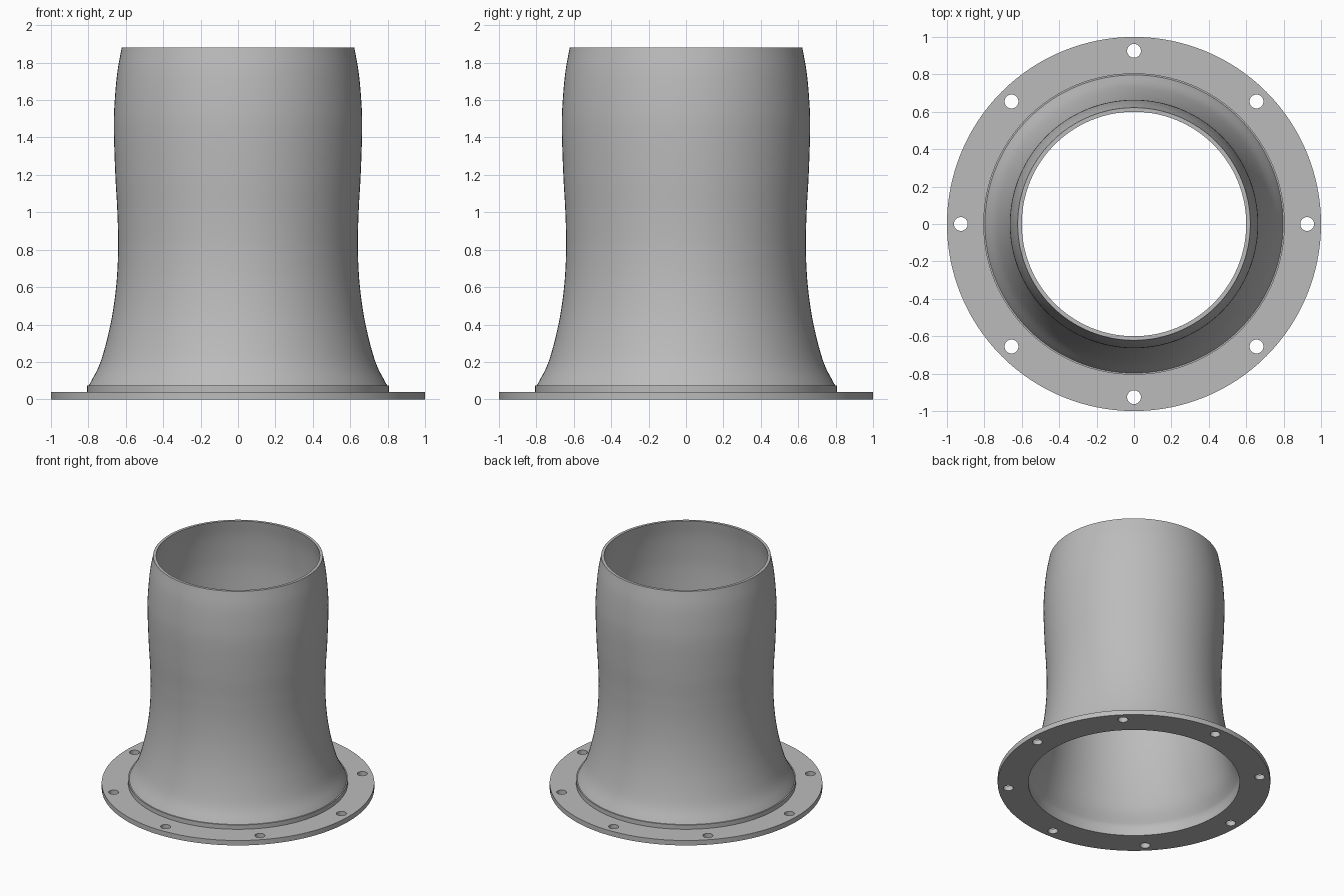
import bpy, bmesh, math
from mathutils import Vector

cube = bpy.data.objects.get("Cube")
if cube:
    bpy.data.objects.remove(cube, do_unlink=True)

# Single plain grey
grey = bpy.data.materials.new("plain_grey")
grey.use_nodes = True
COLOUR = (0.5, 0.5, 0.5, 1)
grey.diffuse_color = COLOUR
grey.node_tree.nodes["Principled BSDF"].inputs["Base Color"].default_value = COLOUR

SEGMENTS = 128
FLANGE_TOP, COLLAR_TOP, WALL = 0.04, 0.075, 0.022


def smooth_path(points, steps=6):
    """Interpolate (radius, height) points with a Catmull-Rom curve."""
    pts = [Vector(p) for p in points]
    pts = [2 * pts[0] - pts[1]] + pts + [2 * pts[-1] - pts[-2]]
    path = []
    for a, b, c, d in zip(pts, pts[1:], pts[2:], pts[3:]):
        for i in range(steps):
            t = i / steps
            path.append(b + 0.5 * t * (c - a + t * (2 * a - 5 * b + 4 * c - d
                                                    + t * (3 * (b - c) + d - a))))
    return path + [pts[-2]]


def finish(obj):
    obj.data.materials.clear()
    obj.data.materials.append(grey)
    bpy.ops.object.select_all(action='DESELECT')
    obj.select_set(True)
    bpy.context.view_layer.objects.active = obj
    bpy.ops.object.shade_smooth_by_angle(angle=math.radians(30))


def lathe(name, profile):
    """Revolve a closed (radius, height) profile around z."""
    bm = bmesh.new()
    verts = [bm.verts.new((r, 0, z)) for r, z in profile]
    edges = [bm.edges.new((verts[i - 1], verts[i])) for i in range(len(verts))]
    bmesh.ops.spin(bm, geom=verts + edges, cent=(0, 0, 0), axis=(0, 0, 1),
                   angle=math.tau, steps=SEGMENTS, use_merge=True)
    bmesh.ops.remove_doubles(bm, verts=bm.verts, dist=1e-5)
    bmesh.ops.recalc_face_normals(bm, faces=bm.faces)
    mesh = bpy.data.meshes.new(name)
    bm.to_mesh(mesh)
    bm.free()
    obj = bpy.data.objects.new(name, mesh)
    bpy.context.collection.objects.link(obj)
    finish(obj)


def cylinder(name, radius, x=0, y=0, depth=FLANGE_TOP, sides=SEGMENTS):
    bpy.ops.mesh.primitive_cylinder_add(vertices=sides, radius=radius, depth=depth,
                                        location=(x, y, FLANGE_TOP / 2))
    obj = bpy.context.object
    obj.name = name
    return obj


# Flared, gently waisted tube with a thin wall
outer = smooth_path([(0.797, COLLAR_TOP), (0.735, 0.2), (0.682, 0.4), (0.652, 0.6),
                     (0.641, 0.8), (0.645, 1.0), (0.656, 1.2), (0.664, 1.45),
                     (0.659, 1.6), (0.645, 1.75), (0.622, 1.88)])
inner = [(r - WALL, z) for r, z in reversed(outer)]
bore = inner[-1][0]
collar = [(bore, FLANGE_TOP), (0.806, FLANGE_TOP), (0.806, COLLAR_TOP)]
lathe("flared_tube", [tuple(p) for p in outer] + inner + collar)

# Mounting flange with the central bore and eight bolt holes cut through
flange = cylinder("mounting_flange", 1.0)
cutters = [cylinder("bore_cutter", bore, depth=0.2)]
for i in range(8):
    a = i * math.tau / 8
    cutters.append(cylinder("bolt_hole_cutter", 0.037, 0.926 * math.cos(a),
                            0.926 * math.sin(a), 0.2, 32))
bpy.context.view_layer.objects.active = flange
for cutter in cutters:
    mod = flange.modifiers.new("hole", 'BOOLEAN')
    mod.operation = 'DIFFERENCE'
    mod.solver = 'EXACT'
    mod.object = cutter
    bpy.ops.object.modifier_apply(modifier=mod.name)
    bpy.data.objects.remove(cutter, do_unlink=True)
finish(flange)
